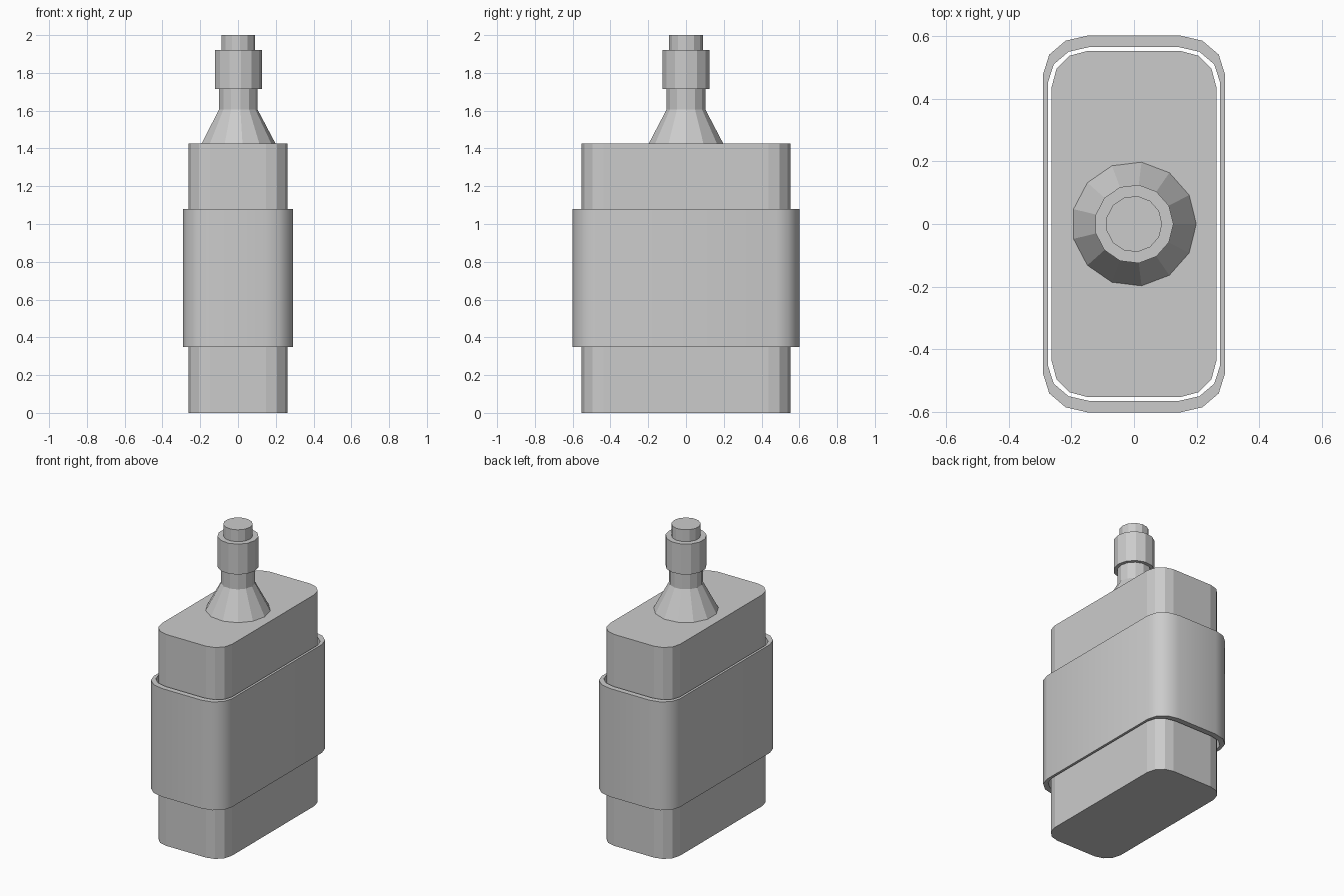
import bpy
import bmesh
from math import cos, sin, pi

cube = bpy.data.objects.get("Cube")
if cube:
    bpy.data.objects.remove(cube, do_unlink=True)

GREY = (0.6, 0.6, 0.6, 1)
grey = bpy.data.materials.new("plain grey")
grey.use_nodes = True
grey.diffuse_color = GREY
grey.node_tree.nodes["Principled BSDF"].inputs["Base Color"].default_value = GREY


def rounded_rect(hx, hy, rx, ry, segments=3):
    """Counter-clockwise outline of a rectangle with rounded corners."""
    points = []
    for corner, (sx, sy) in enumerate([(1, 1), (-1, 1), (-1, -1), (1, -1)]):
        for i in range(segments + 1):
            a = (corner + i / segments) * pi / 2
            points.append((sx * (hx - rx) + rx * cos(a), sy * (hy - ry) + ry * sin(a)))
    return points


def circle(radius, sides=13):
    return [(radius * cos(2 * pi * i / sides), radius * sin(2 * pi * i / sides))
            for i in range(sides)]


def loft(name, sections, closed=False, smooth=False):
    """Skin a stack of (outline, z) sections; closed joins last to first, else caps."""
    bm = bmesh.new()
    loops = [[bm.verts.new((x, y, z)) for x, y in outline] for outline, z in sections]
    pairs = list(zip(loops, loops[1:]))
    if closed:
        pairs.append((loops[-1], loops[0]))
    else:
        bm.faces.new(loops[0][::-1])
        bm.faces.new(loops[-1])
    for low, high in pairs:
        n = len(low)
        for i in range(n):
            j = (i + 1) % n
            bm.faces.new((low[i], low[j], high[j], high[i]))
    bmesh.ops.recalc_face_normals(bm, faces=bm.faces)
    mesh = bpy.data.meshes.new(name)
    bm.to_mesh(mesh)
    bm.free()
    mesh.materials.append(grey)
    obj = bpy.data.objects.new(name, mesh)
    bpy.context.collection.objects.link(obj)
    if smooth:
        bpy.ops.object.select_all(action='DESELECT')
        obj.select_set(True)
        bpy.context.view_layer.objects.active = obj
        bpy.ops.object.shade_smooth_by_angle(angle=pi / 5)
    return obj


# Flat rounded container
body = rounded_rect(0.263, 0.553, 0.115, 0.115)
loft("body", [(body, 0), (body, 1.425)])

# Open sleeve standing slightly clear of the body
outer = rounded_rect(0.29, 0.602, 0.143, 0.122)
inner = rounded_rect(0.274, 0.565, 0.13, 0.11)
loft("sleeve", [(outer, 0.35), (outer, 1.08), (inner, 1.08), (inner, 0.35)],
     closed=True, smooth=True)

# Flared neck, collar and tip
loft("neck", [(circle(0.199), 1.425), (circle(0.104), 1.605), (circle(0.104), 1.73)])
loft("collar", [(circle(0.126), 1.715), (circle(0.126), 1.92)])
loft("tip", [(circle(0.09), 1.91), (circle(0.09), 2.0)])
